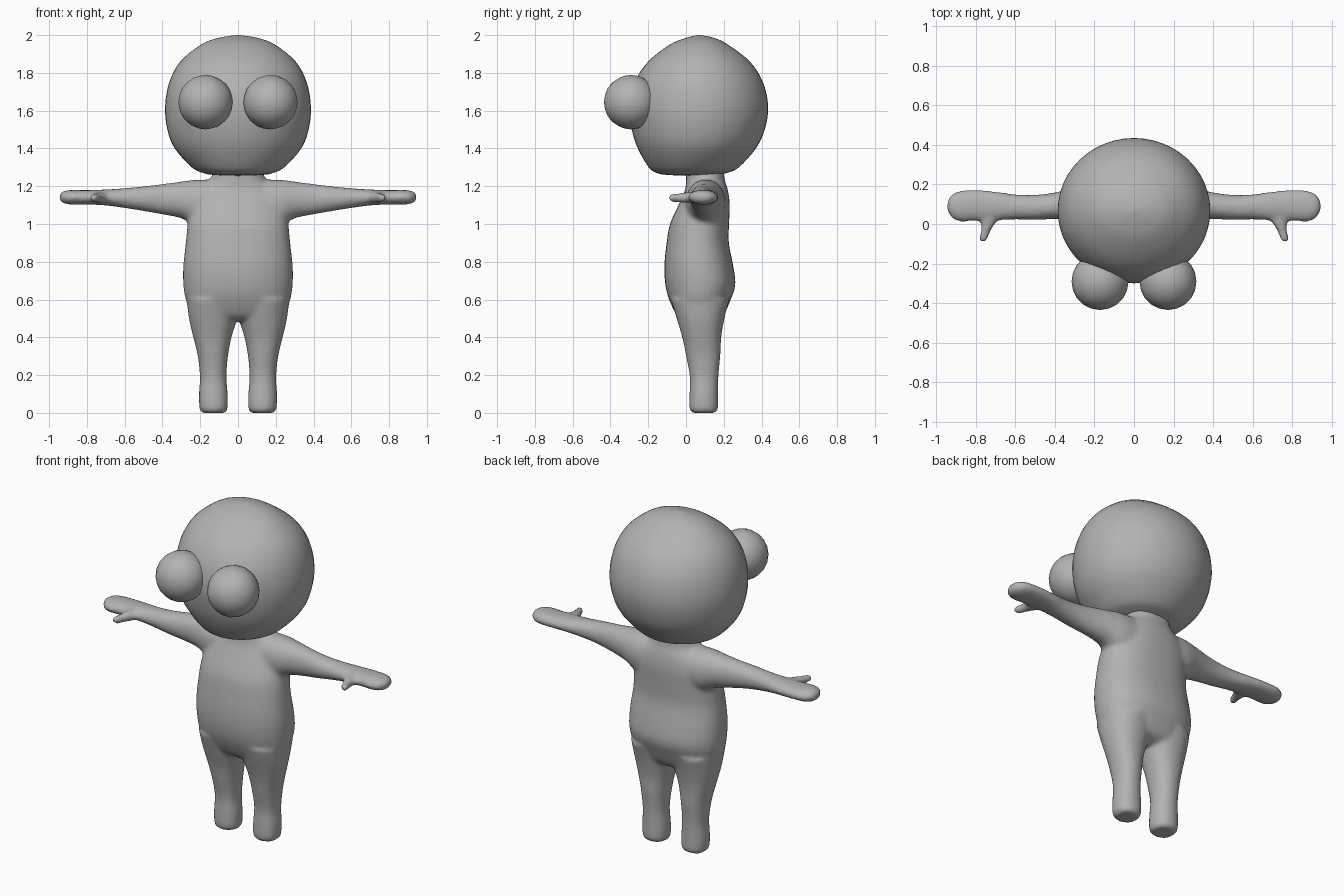
import bpy, bmesh, math
from mathutils import Vector

skin = bpy.data.materials.new("plain grey")
skin.diffuse_color = (0.45, 0.45, 0.45, 1)


def spline(rows, steps):
    """Catmull-Rom interpolation through rows of numbers."""
    out = []
    for i in range(len(rows) - 1):
        p0, p1 = rows[max(i - 1, 0)], rows[i]
        p2, p3 = rows[i + 1], rows[min(i + 2, len(rows) - 1)]
        for s in range(steps):
            t = s / steps
            out.append([0.5 * (2 * b + (c - a) * t + (2 * a - 5 * b + 4 * c - d) * t * t
                               + (3 * b - a - 3 * c + d) * t ** 3)
                        for a, b, c, d in zip(p0, p1, p2, p3)])
    return out + [list(rows[-1])]


def loft(bm, rows, place, power=2.0, steps=4, n=32):
    """Rows (s, u0, u1, v0, v1) give a rounded section between the limits at s."""
    loops = []
    for s, u0, u1, v0, v1 in spline(rows, steps):
        loop = []
        for k in range(n):
            a = 2 * math.pi * k / n
            c, d = math.cos(a), math.sin(a)
            u = (u0 + u1) / 2 + (u1 - u0) / 2 * math.copysign(abs(c) ** (2 / power), c)
            v = (v0 + v1) / 2 + (v1 - v0) / 2 * math.copysign(abs(d) ** (2 / power), d)
            loop.append(bm.verts.new(place(s, u, v)))
        loops.append(loop)
    for a, b in zip(loops, loops[1:]):
        for k in range(n):
            bm.faces.new((a[k], a[(k + 1) % n], b[(k + 1) % n], b[k]))
    bm.faces.new(loops[0][::-1])
    bm.faces.new(loops[-1])


def finish(name, bm):
    bmesh.ops.recalc_face_normals(bm, faces=bm.faces)
    for f in bm.faces:
        f.smooth = True
    me = bpy.data.meshes.new(name)
    bm.to_mesh(me)
    bm.free()
    me.materials.append(skin)
    ob = bpy.data.objects.new(name, me)
    bpy.context.collection.objects.link(ob)
    return ob


def upright(s, u, v):
    return (u, v, s)


# Body: torso, legs, arms and thumbs fused into one soft skin
bm = bmesh.new()
torso = [(0.49, 0.17, -0.01, 0.15), (0.52, 0.24, -0.05, 0.20), (0.60, 0.277, -0.09, 0.237),
         (0.68, 0.29, -0.11, 0.262), (0.78, 0.29, -0.115, 0.25), (0.90, 0.277, -0.103, 0.227),
         (1.00, 0.267, -0.085, 0.228), (1.10, 0.25, -0.04, 0.232), (1.18, 0.20, -0.005, 0.222),
         (1.235, 0.145, 0.0, 0.205), (1.30, 0.13, 0.0, 0.20)]
loft(bm, [(z, -w, w, f, b) for z, w, f, b in torso], upright, 2.3)

leg = [(0.0, 0.068, 0.192, 0.035, 0.155), (0.02, 0.055, 0.204, 0.018, 0.17),
       (0.10, 0.054, 0.207, 0.018, 0.17), (0.19, 0.061, 0.202, 0.02, 0.172),
       (0.30, 0.053, 0.213, 0.0, 0.182), (0.40, 0.034, 0.237, -0.02, 0.187),
       (0.50, 0.005, 0.26, -0.05, 0.204), (0.60, 0.0, 0.272, -0.08, 0.23)]
arm = [(0.12, 0.0, 0.21, 0.98, 1.235), (0.22, 0.0, 0.205, 0.99, 1.235),
       (0.30, 0.015, 0.185, 1.03, 1.225), (0.40, 0.025, 0.16, 1.05, 1.212),
       (0.50, 0.02, 0.148, 1.068, 1.20), (0.60, 0.023, 0.15, 1.084, 1.19),
       (0.70, 0.018, 0.165, 1.098, 1.183), (0.80, 0.015, 0.173, 1.103, 1.18),
       (0.89, 0.012, 0.167, 1.103, 1.18), (0.93, 0.04, 0.14, 1.112, 1.172),
       (0.947, 0.07, 0.11, 1.13, 1.155)]
thumb = [(-0.095, 0.758, 0.776, 1.13, 1.15), (-0.08, 0.742, 0.785, 1.116, 1.162),
         (-0.03, 0.722, 0.775, 1.113, 1.165), (0.01, 0.695, 0.775, 1.11, 1.17),
         (0.06, 0.68, 0.78, 1.115, 1.17)]
for m in (1, -1):
    loft(bm, leg, lambda s, u, v: (m * u, v, s), 2.2)
    loft(bm, arm, lambda s, u, v: (m * s, u, v), 2.1)
    loft(bm, thumb, lambda s, u, v: (m * u, s, v), 2.0, n=16)
body = finish("body", bm)
fuse = body.modifiers.new("fuse", 'REMESH')
fuse.mode = 'VOXEL'
fuse.voxel_size = 0.012
fuse.use_smooth_shade = True
soften = body.modifiers.new("soften", 'SMOOTH')
soften.factor = 0.5
soften.iterations = 10

# Head: round skull, flatter underneath
bm = bmesh.new()
head = [(1.255, 0.02, 0.01, 0.05), (1.26, 0.13, -0.10, 0.16), (1.27, 0.185, -0.155, 0.215),
        (1.30, 0.245, -0.197, 0.28), (1.40, 0.335, -0.255, 0.37), (1.50, 0.374, -0.287, 0.417),
        (1.62, 0.386, -0.30, 0.435), (1.75, 0.364, -0.272, 0.408), (1.86, 0.305, -0.20, 0.338),
        (1.95, 0.195, -0.085, 0.222), (1.985, 0.105, 0.0, 0.15), (2.0, 0.01, 0.06, 0.08)]
loft(bm, [(z, -w, w, f, b) for z, w, f, b in head], upright, 2.0, n=48)
finish("head", bm)

# Eyes: two bulging balls
for side, m in (("left", 1), ("right", -1)):
    bm = bmesh.new()
    bmesh.ops.create_icosphere(bm, subdivisions=3, radius=0.144)
    bmesh.ops.translate(bm, verts=bm.verts, vec=Vector((m * 0.172, -0.291, 1.645)))
    finish(side + "_eye", bm)
